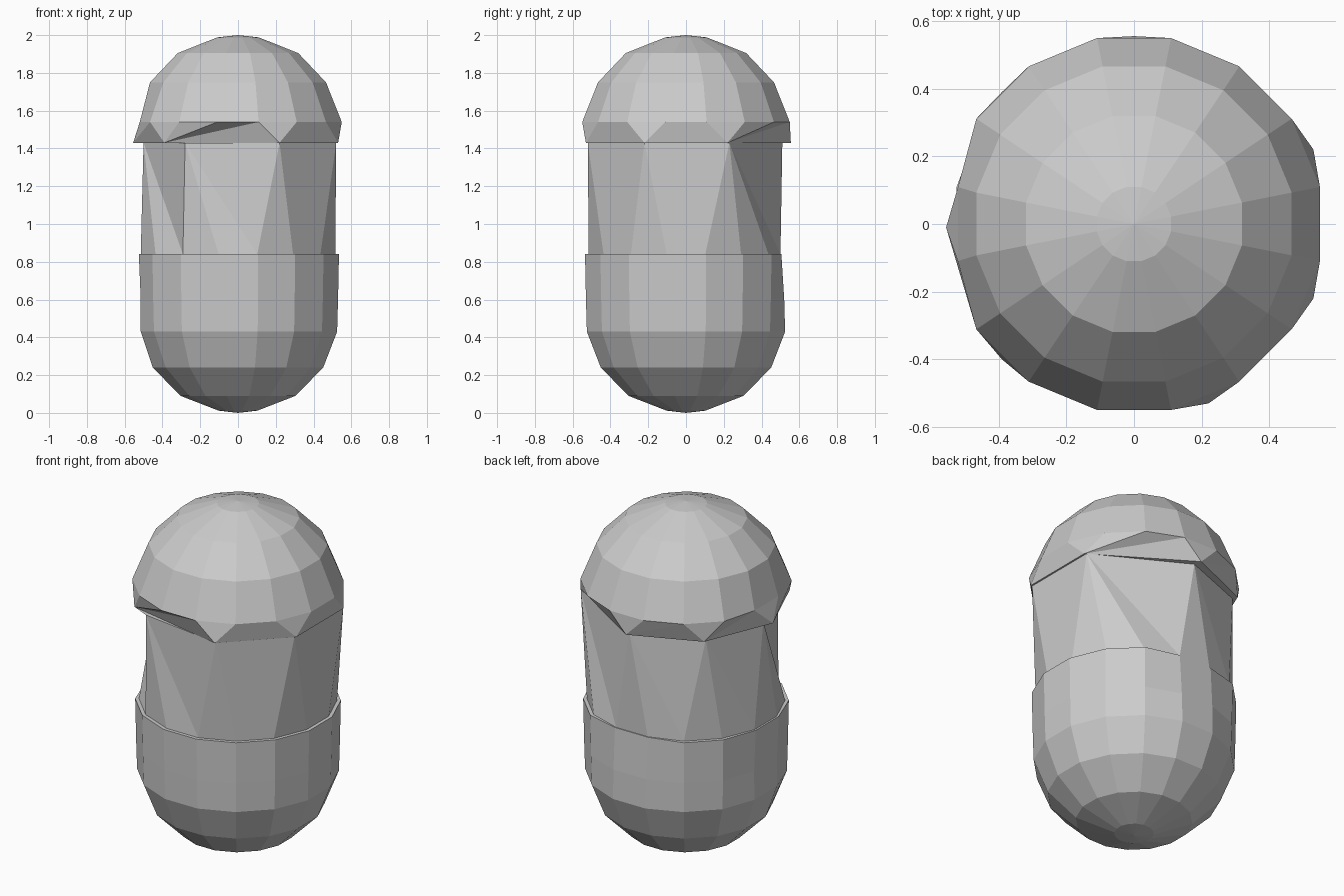
import bpy, math

if "Cube" in bpy.data.objects:
    bpy.data.objects.remove(bpy.data.objects["Cube"])

TAU = 2 * math.pi


def ring(r, z, n=16, xmin=-1.0, ymax=1.0):
    # flat side faces the front; optional clamps dent the left and back
    pts = []
    for i in range(n):
        a = TAU * (i + 0.5) / n
        pts.append((max(r * math.cos(a), xmin), min(r * math.sin(a), ymax), z))
    return pts


def loft(name, rings):
    # joins rings of any point count by stepping round in angle order
    verts, faces, loops = [], [], []
    for pts in rings:
        pts = sorted(pts, key=lambda p: math.atan2(p[1], p[0]) % TAU)
        start = len(verts)
        verts += pts
        loops.append([(math.atan2(p[1], p[0]) % TAU, start + i)
                      for i, p in enumerate(pts)])
    for lo, up in zip(loops, loops[1:]):
        n, m = len(lo), len(up)
        if n == 1 or m == 1:
            big, tip = (lo, up[0][1]) if m == 1 else (up, lo[0][1])
            for k in range(len(big)):
                a, b = big[k][1], big[(k + 1) % len(big)][1]
                faces.append((a, b, tip) if m == 1 else (b, a, tip))
        elif n == m:
            for k in range(n):
                j = (k + 1) % n
                faces.append((lo[k][1], lo[j][1], up[j][1], up[k][1]))
        else:
            i = j = 0
            while i < n or j < m:
                ai = lo[(i + 1) % n][0] + TAU * ((i + 1) // n)
                aj = up[(j + 1) % m][0] + TAU * ((j + 1) // m)
                a, b = lo[i % n][1], up[j % m][1]
                if j >= m or (i < n and ai <= aj):
                    faces.append((a, lo[(i + 1) % n][1], b))
                    i += 1
                else:
                    faces.append((a, up[(j + 1) % m][1], b))
                    j += 1
    me = bpy.data.meshes.new(name)
    me.from_pydata(verts, [], faces)
    me.update()
    ob = bpy.data.objects.new(name, me)
    bpy.context.collection.objects.link(ob)
    return ob


# coarse rim outlines shared by cap and sleeve
sleeve_top = [(x, y, 1.43) for x, y in
              [(.52, .23), (.01, .51), (-.38, .36), (-.5, 0),
               (-.28, -.45), (.22, -.52), (.52, -.22)]]
brim = [(x, y, 1.43) for x, y in
        [(.53, .22), (0, .555), (-.39, .39), (-.555, -.01),
         (-.39, -.4), (.22, -.53), (.53, -.22)]]
sleeve_base = ring(.525, .84, ymax=.5)

# rounded base
loft("lower_bowl", [[(0, 0, 0)], ring(.105, .012), ring(.31, .09),
                    ring(.46, .24), ring(.535, .43, xmin=-.515),
                    ring(.54, .6, xmin=-.515, ymax=.52),
                    ring(.545, .84, xmin=-.525, ymax=.505), sleeve_base])

# tapered middle wall
loft("sleeve", [sleeve_base, sleeve_top])

# domed cap with uneven brim
loft("dome_cap", [sleeve_top, brim, ring(.56, 1.54, xmin=-.52),
                  ring(.475, 1.75), ring(.325, 1.905), ring(.112, 1.988),
                  [(0, 0, 2.0)]])
